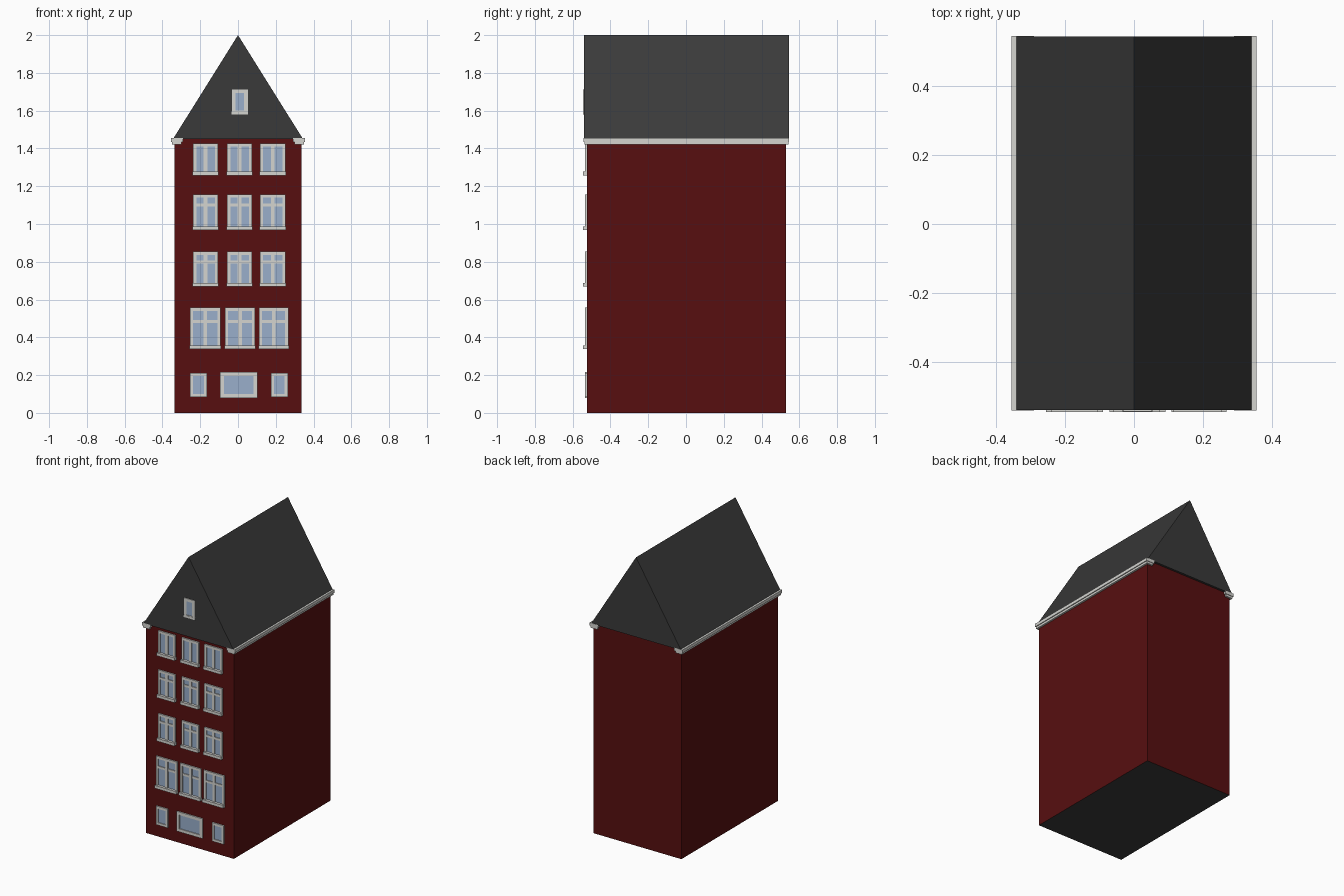
import bpy, bmesh

if "Cube" in bpy.data.objects:
    bpy.data.objects.remove(bpy.data.objects["Cube"])


def material(name, color):
    m = bpy.data.materials.new(name)
    m.diffuse_color = (*color, 1)
    m.use_nodes = True
    m.node_tree.nodes["Principled BSDF"].inputs["Base Color"].default_value = m.diffuse_color
    return m


RED = material("brick_red", (0.095, 0.0048, 0.005))
GREY = material("roof_grey", (0.042, 0.042, 0.042))
WHITE = material("trim_white", (0.66, 0.66, 0.63))
GLASS = material("glass_blue", (0.32, 0.43, 0.60))


def add_box(bm, x0, x1, y0, y1, z0, z1):
    vs = bmesh.ops.create_cube(bm, size=1)["verts"]
    for v in vs:
        v.co = (x1 if v.co.x > 0 else x0, y1 if v.co.y > 0 else y0, z1 if v.co.z > 0 else z0)


def finish(name, bm, *mats):
    bmesh.ops.recalc_face_normals(bm, faces=bm.faces)
    me = bpy.data.meshes.new(name)
    bm.to_mesh(me)
    bm.free()
    for m in mats:
        me.materials.append(m)
    ob = bpy.data.objects.new(name, me)
    bpy.context.collection.objects.link(ob)
    return ob


def boxes(name, mat, *dims):
    bm = bmesh.new()
    for d in dims:
        add_box(bm, *d)
    return finish(name, bm, mat)


FRONT, BACK = -0.525, 0.53          # wall planes
ROOF_FRONT, ROOF_BACK = -0.54, 0.545
EAVE, RIDGE = 1.455, 2.0

# Brick body with a dark underside
body = boxes("house_body", RED, (-0.336, 0.336, FRONT, BACK, 0, EAVE - 0.005))
body.data.materials.append(GREY)
for f in body.data.polygons:
    if f.normal.z < -0.5:
        f.material_index = 1

# Solid gabled roof: triangle profile pushed along y
bm = bmesh.new()
tri = [bm.verts.new((x, ROOF_FRONT, z)) for x, z in ((-0.344, EAVE - 0.005), (0.344, EAVE - 0.005), (0, RIDGE))]
face = bm.faces.new(tri)
ext = bmesh.ops.extrude_face_region(bm, geom=[face])["geom"]
bmesh.ops.translate(bm, vec=(0, ROOF_BACK - ROOF_FRONT, 0),
                    verts=[g for g in ext if isinstance(g, bmesh.types.BMVert)])
finish("roof", bm, GREY)

# Stepped eave gutters with short returns on both gable ends
for side, s in (("left", -1), ("right", 1)):
    parts = []
    for outer, inner, z0, z1, inset in ((0.355, 0.29, 1.434, EAVE, 0), (0.349, 0.298, 1.42, 1.434, 0.004)):
        xs = sorted((s * outer, s * 0.33))
        xr = sorted((s * outer, s * inner))
        y0, y1 = ROOF_FRONT - 0.002 + inset, ROOF_BACK + 0.001 - inset
        parts.append((*xs, y0, y1, z0, z1))
        parts.append((*xr, y0, FRONT + 0.003, z0, z1))
        parts.append((*xr, BACK - 0.003, y1, z0, z1))
    boxes(f"gutter_{side}", WHITE, *parts)


def window(name, x0, x1, z0, z1, wall=FRONT, border=0.017, mullion=False,
           transom=None, depth=0.009, sill=0.02):
    """Frame bars, optional mullion and transom, sill and a glass plate."""
    y0, y1 = wall - depth, wall + 0.002
    bars = [(x0, x0 + border, y0, y1, z0, z1), (x1 - border, x1, y0, y1, z0, z1),
            (x0 + border, x1 - border, y0, y1, z1 - border, z1),
            (x0 + border, x1 - border, y0, y1, z0, z0 + border)]
    if mullion:
        c = (x0 + x1) / 2
        bars.append((c - 0.01, c + 0.01, y0, y1, z0 + border, z1 - border))
    if transom:
        bars.append((x0 + border, x1 - border, y0 + 0.001, y1, transom - 0.008, transom + 0.008))
    if sill:
        out = -0.546
        bars.append((x0 - 0.002, x1 + 0.002, out, y1, z0, z0 + sill))
    boxes(name + "_frame", WHITE, *bars)
    boxes(name + "_glass", GLASS, (x0 + 0.005, x1 - 0.005, wall - 0.003, y1, z0 + 0.005, z1 - 0.005))


# Four upper floors of three windows: bottom, top, transom height, column spans
NARROW = ((-0.238, -0.106), (-0.058, 0.074), (0.116, 0.252))
WIDE = ((-0.254, -0.092), (-0.069, 0.09), (0.111, 0.267))
FLOORS = ((0.338, 0.557, 0.483, WIDE), (0.668, 0.854, 0.798, NARROW),
          (0.968, 1.156, 1.10, NARROW), (1.257, 1.427, None, NARROW))
for i, (z0, z1, t, cols) in enumerate(FLOORS, 1):
    for j, (x0, x1) in enumerate(cols, 1):
        window(f"floor_{i}_window_{j}", x0, x1, z0, z1, mullion=True, transom=t)

# Ground floor windows
window("ground_window_left", -0.254, -0.164, 0.083, 0.212, sill=0)
window("ground_window_right", 0.174, 0.264, 0.083, 0.212, sill=0)
window("ground_window_centre", -0.096, 0.102, 0.08, 0.217, border=0.021, sill=0)

# Small attic window in the gable
window("attic_window", -0.032, 0.052, 1.58, 1.713, wall=ROOF_FRONT, border=0.02, depth=0.005, sill=0.015)
